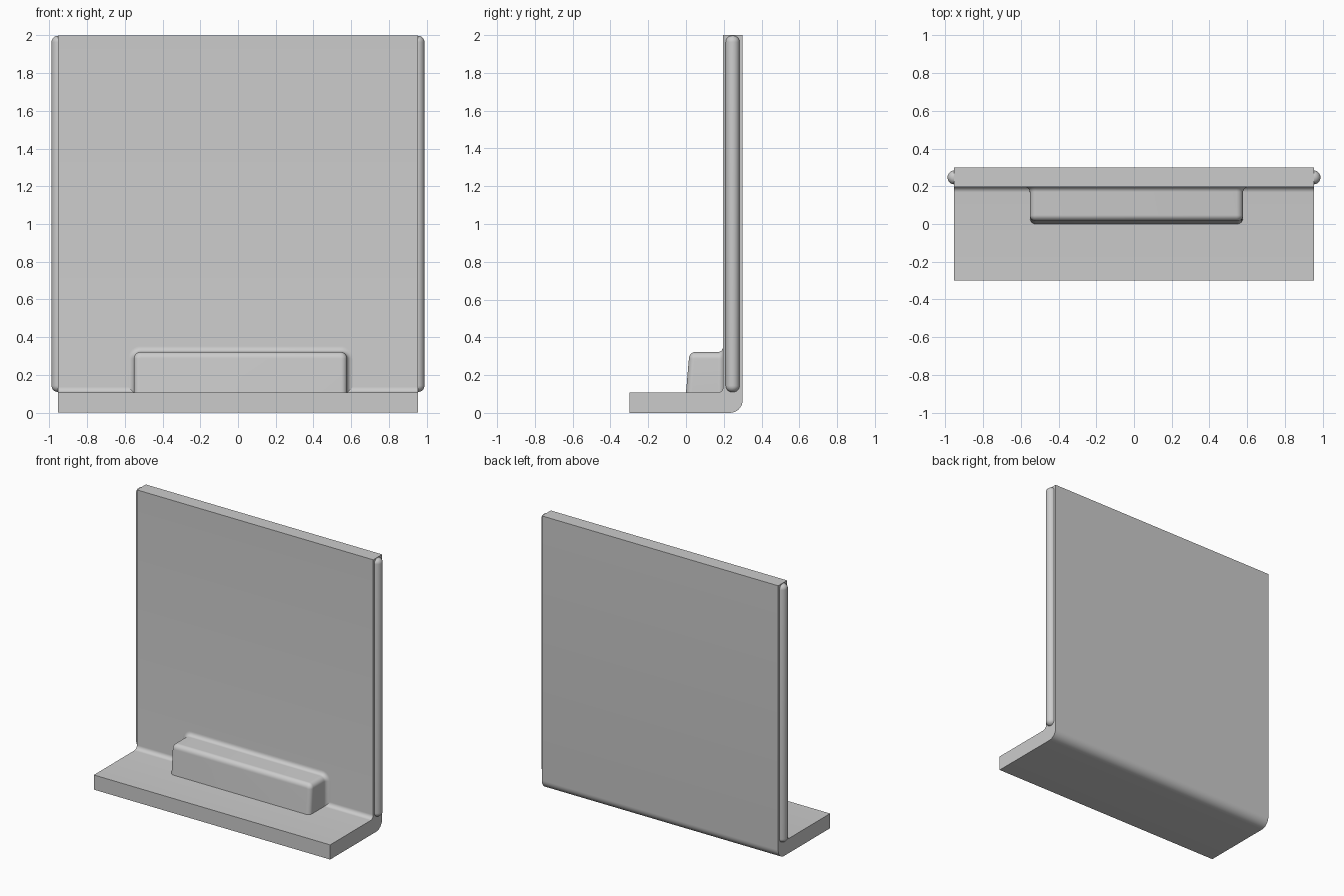
import bpy
import bmesh
from math import sin, cos, pi, radians

cube = bpy.data.objects.get("Cube")
if cube:
    bpy.data.objects.remove(cube, do_unlink=True)

grey = bpy.data.materials.new("plain grey")
grey.use_nodes = True
colour = (0.6, 0.6, 0.6, 1)
grey.diffuse_color = colour
grey.node_tree.nodes["Principled BSDF"].inputs["Base Color"].default_value = colour


def arc(cu, cv, r, start, end, steps=8):
    """Points of an arc, angles in degrees."""
    angles = [radians(start + (end - start) * i / steps) for i in range(steps + 1)]
    return [(cu + r * cos(a), cv + r * sin(a)) for a in angles]


def loft(name, rings):
    """Skin a row of closed rings and cap both ends."""
    bm = bmesh.new()
    loops = [[bm.verts.new(p) for p in ring] for ring in rings]
    n = len(loops[0])
    for a, b in zip(loops, loops[1:]):
        for i in range(n):
            j = (i + 1) % n
            bm.faces.new((a[i], a[j], b[j], b[i]))
    bm.faces.new(loops[0])
    bm.faces.new(loops[-1])
    bmesh.ops.recalc_face_normals(bm, faces=bm.faces)
    mesh = bpy.data.meshes.new(name)
    bm.to_mesh(mesh)
    bm.free()
    mesh.materials.append(grey)
    obj = bpy.data.objects.new(name, mesh)
    bpy.context.collection.objects.link(obj)
    bpy.ops.object.select_all(action="DESELECT")
    obj.select_set(True)
    bpy.context.view_layer.objects.active = obj
    bpy.ops.object.shade_smooth_by_angle(angle=radians(30))
    return obj


# Foot and upright panel: one L profile with a rounded heel and inner fillet
WALL, FLOOR = 0.197, 0.107
profile = [(-0.3, 0)] + arc(0.232, 0.068, 0.068, -90, 0)
profile += [(0.3, 2), (WALL, 2)]
profile += arc(WALL - 0.03, FLOOR + 0.03, 0.03, 0, -90) + [(-0.3, FLOOR)]
loft("panel_and_foot", [[(x, y, z) for y, z in profile] for x in (-0.955, 0.955)])

# Ledge block: rounded front, sloped face, flared fillet into the panel
LEFT, RIGHT, TOP = -0.552, 0.578, 0.322
ROUND, FLARE, BOTTOM = 0.032, 0.03, 0.09
stations = [(y, off - ROUND) for off, y in arc(0, ROUND, ROUND, -90, 0)]
stations += [(y, off) for off, y in arc(FLARE, WALL - FLARE, FLARE, 180, 90)]
stations.append((WALL + 0.01, FLARE))
rings = []
for y, off in stations:
    r = 0.036 + off
    outline = [(LEFT - off, BOTTOM)]
    outline += arc(LEFT - off + r, TOP + off - r, r, 180, 90)
    outline += arc(RIGHT + off - r, TOP + off - r, r, 90, 0)
    outline.append((RIGHT + off, BOTTOM))
    slope = 0.085 * max(0, 1 - y / WALL)
    rings.append([(x, y + slope * (z - FLOOR), z) for x, z in outline])
loft("ledge_block", rings)

# Round-ended edge rods
RADIUS, CAP, LOW, HIGH = 0.037, 0.034, 0.11, 1.997
levels = arc(RADIUS - CAP, LOW + CAP, CAP, -85, 0) + arc(RADIUS - CAP, HIGH - CAP, CAP, 0, 85)
for side, name in ((1, "left_edge_rod"), (-1, "right_edge_rod")):
    loft(name, [[(side * 0.951 + r * cos(2 * pi * i / 32), 0.247 + r * sin(2 * pi * i / 32), z)
                 for i in range(32)] for r, z in levels])
